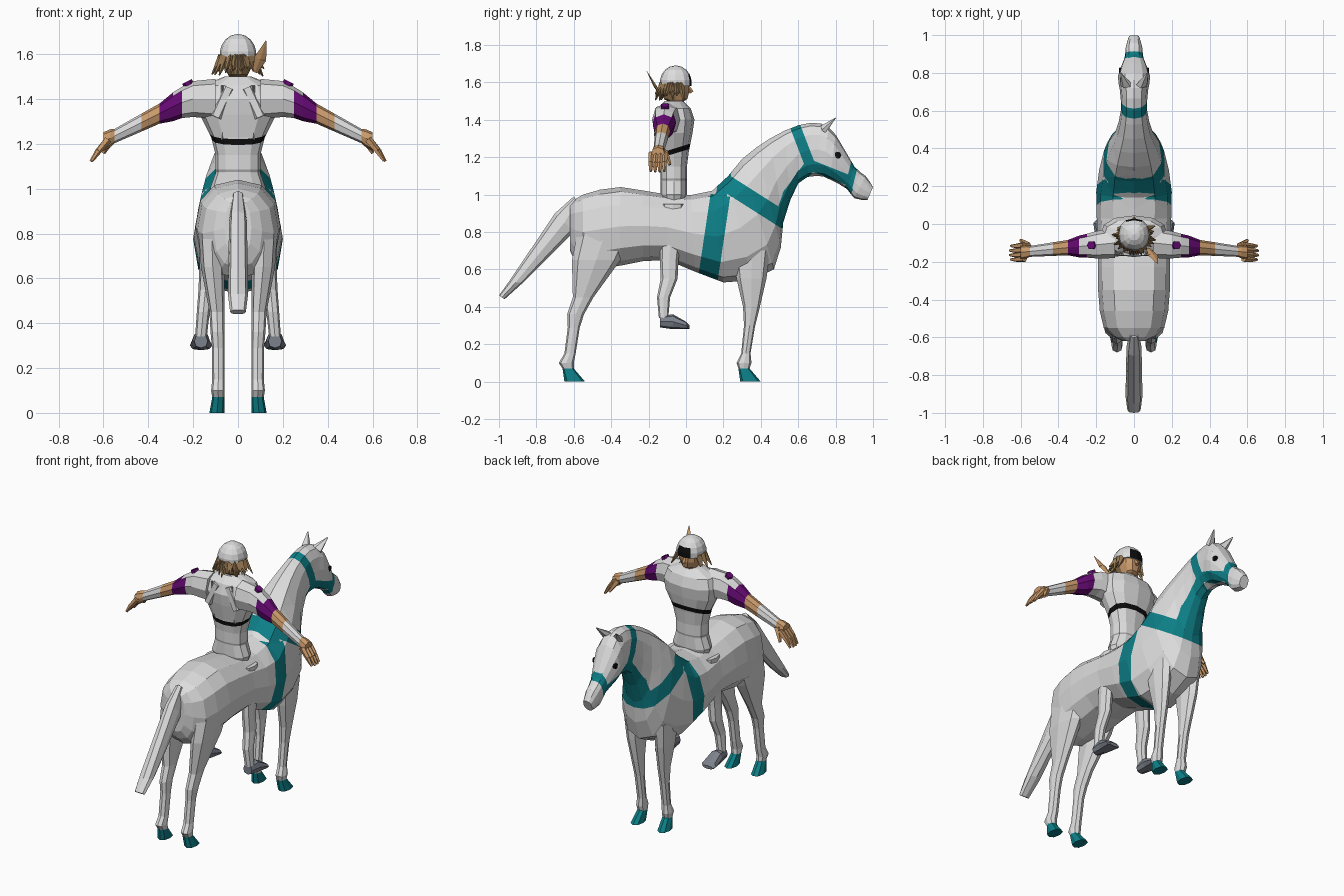
import bpy, bmesh, math, random
from mathutils import Vector as V

random.seed(4)
if "Cube" in bpy.data.objects:
    bpy.data.objects.remove(bpy.data.objects["Cube"])

COLOURS = {"pale_grey": (.72, .72, .72), "teal": (.004, .21, .24), "purple": (.13, .003, .17),
           "skin": (.6, .33, .15), "hair_brown": (.31, .19, .085), "slate": (.2, .22, .26),
           "black": (.004, .004, .004), "mid_grey": (.35, .35, .35)}
MATS = {}
for label, rgb in COLOURS.items():
    m = bpy.data.materials.new(label)
    m.use_nodes = True
    m.diffuse_color = (*rgb, 1)
    m.node_tree.nodes["Principled BSDF"].inputs["Base Color"].default_value = (*rgb, 1)
    MATS[label] = m

def slot(ob, colour):
    """Index of a colour on an object, added when missing."""
    if colour not in ob.data.materials:
        ob.data.materials.append(MATS[colour])
    return ob.data.materials.find(colour)

def finish(name, bm, colour, rule=None):
    """Turn the mesh into an object; the rule picks a colour from face centre and normal."""
    bmesh.ops.recalc_face_normals(bm, faces=bm.faces)
    mesh = bpy.data.meshes.new(name)
    bm.to_mesh(mesh)
    bm.free()
    ob = bpy.data.objects.new(name, mesh)
    bpy.context.collection.objects.link(ob)
    slot(ob, colour)
    if rule:
        for f in mesh.polygons:
            f.material_index = slot(ob, rule(f.center, f.normal))
    return ob

def add_rings(bm, rings, sides, power=.85):
    """Skin rounded rings given as (centre, half axis, half axis)."""
    bend = lambda t: math.copysign(abs(t) ** power, t)
    angles = [math.tau * i / sides for i in range(sides)]
    loops = [[bm.verts.new(c + a * bend(math.cos(t)) + b * bend(math.sin(t))) for t in angles]
             for c, a, b in rings]
    for low, high in zip(loops, loops[1:]):
        for i in range(sides):
            bm.faces.new((low[i - 1], low[i], high[i], high[i - 1]))
    bm.faces.new(loops[0])
    bm.faces.new(loops[-1])

def loft(name, rings, colour, sides=8, rule=None):
    bm = bmesh.new()
    add_rings(bm, rings, sides)
    return finish(name, bm, colour, rule)

def profile_rings(rows, x=0):
    """Rings across the side profile from (y, z) above, (y, z) below and half width."""
    return [(V((x, (ya + yb) / 2, (za + zb) / 2)), V((w, 0, 0)), V((0, ya - yb, za - zb)) / 2)
            for ya, za, yb, zb, w in rows]

def stack_rings(rows, y):
    """Level rings from (height, half depth, half width)."""
    return [(V((0, y, z)), V((w, 0, 0)), V((0, d, 0))) for z, d, w in rows]

def limb_rings(rows, side, base, splay):
    """Level leg rings from (y, z, half depth); width and offset follow the depth."""
    return [(V((side * (base + splay * d), y, z)), V((.02 + d / 4, 0, 0)), V((0, d, 0)))
            for y, z, d in rows]

def smooth(rows):
    """Insert a rounded in-between row after each row."""
    rows = [V(r) for r in rows]
    padded = [rows[0], *rows, rows[-1]]
    result = []
    for before, here, after, beyond in zip(padded, rows, rows[1:], padded[3:]):
        result += [here, (here + after) / 2 + (here + after - before - beyond) / 16]
    return result + [rows[-1]]

def add_spike(bm, start, end, r_start, r_end, sides=5, flat=1.0):
    p, q = V(start), V(end)
    d = (q - p).normalized()
    a = d.cross(V((0, 1, 0)) if abs(d.y) < .9 else V((1, 0, 0))).normalized()
    b = d.cross(a) * flat
    add_rings(bm, [(p, a * r_start, b * r_start), (q, a * r_end, b * r_end)], sides, 1)

def spike(name, colour, *shape):
    bm = bmesh.new()
    add_spike(bm, *shape)
    return finish(name, bm, colour)

def cut_band(ob, start, end, w, colour):
    """Cut a straight strap between two (y, z) points into the faces and paint it."""
    p, q = V((0, *start)), V((0, *end))
    d = (q - p).normalized()
    n = V((0, -d.z, d.y))
    p, q = p - d * w / 2, q + d * w / 2
    length = (q - p).length
    bm = bmesh.new()
    bm.from_mesh(ob.data)

    def inside(face, margin):
        c = face.calc_center_median() - p
        return -margin < c.dot(d) < length + margin and abs(c.dot(n)) < w + margin

    for point, normal in ((p, d), (q, d), (p + n * w, n), (p - n * w, n)):
        near = set()
        for f in bm.faces:
            if inside(f, .15):
                near.update([f, *f.edges, *f.verts])
        bmesh.ops.bisect_plane(bm, geom=list(near), plane_co=point, plane_no=normal)
    index = slot(ob, colour)
    for f in bm.faces:
        if inside(f, .002):
            f.material_index = index
    bm.to_mesh(ob.data)
    bm.free()

# Horse trunk, neck and head as one skin
horse = loft("horse_body", profile_rings(smooth([
    (-.62, .95, -.62, .7, .06), (-.55, 1, -.55, .6, .16), (-.35, 1.04, -.35, .62, .19),
    (-.1, 1, -.1, .65, .19), (.14, 1.02, .2, .53, .2), (.3, 1.19, .47, .6, .16),
    (.45, 1.3, .52, .85, .1), (.6, 1.37, .6, 1.06, .07), (.72, 1.38, .7, 1.1, .075),
    (.8, 1.32, .77, 1.08, .085), (.9, 1.15, .86, 1.03, .05), (.96, 1.1, .9, .98, .045),
    (1, 1.04, .97, .97, .03)])), "pale_grey", 12)

# Harness: each strap is a half width and the points it runs through
GIRTH = (.053, (.11, .5), (.18, .97))
WITHERS = (.03, (.19, 1), (.22, 1.16))
BREAST = (.045, (.2, 1.07), (.53, .86))
NECK = (.032, (.5, .86), (.55, 1), (.66, 1.15))
CHEEK = (.028, (.66, 1.16), (.86, 1.08))
CROWN = (.028, (.57, 1.4), (.67, 1.14))
NOSEBAND = (.02, (.86, 1), (.9, 1.16))
for w, *points in (GIRTH, WITHERS, BREAST, NECK, CHEEK, CROWN, NOSEBAND):
    for start, end in zip(points, points[1:]):
        cut_band(horse, start, end, w, "teal")

# Tail
loft("tail", profile_rings([(-.6, .99, -.56, .93, .025), (-.7, .9, -.6, .8, .04),
                            (-.95, .53, -.87, .53, .045), (-1, .46, -.97, .44, .035)]), "pale_grey")

HIND_LEG = [(-.43, .8, .15), (-.48, .65, .13), (-.55, .45, .055), (-.59, .36, .045),
            (-.6, .29, .032), (-.62, .15, .03), (-.64, .1, .04), (-.63, .07, .03)]
FORE_LEG = [(.35, .7, .1), (.35, .55, .08), (.35, .4, .045), (.34, .3, .03),
            (.32, .15, .025), (.31, .1, .04), (.31, .07, .03)]
RIDER_LEG = [(-.07, .95, .06), (-.09, .65, .05), (-.09, .55, .045), (-.12, .45, .035), (-.12, .34, .025)]
BOOT = [(-.14, .35, -.14, .29, .03), (-.07, .36, -.07, .28, .04), (0, .32, .01, .28, .05),
        (.02, .3, .02, .28, .035)]
# Arm as (distance from the centre, radius)
ARM = [(.1, .09), (.2, .08), (.25, .07), (.29, .064), (.35, .045), (.43, .04), (.55, .032),
       (.57, .04), (.6, .042)]

def arm_point(side, x, shift=0):
    """Point on the arm's line, level at the shoulder and then drooping."""
    return V((side * x, shift - .09 - x / 10, min(1.4, 1.51 - x / 2)))

def arm_colour(c, n):
    x = abs(c.x)
    if x < .25 or x < .29 and n.z > .45 or .43 < x < .55:
        return "pale_grey"
    return "purple" if x < .35 else "skin"

for s, side in ((1, "left"), (-1, "right")):
    # Horse legs with hooves
    for part, rows in (("hind", HIND_LEG), ("fore", FORE_LEG)):
        loft(f"{side}_{part}_leg", limb_rings(rows, s, .08, .25), "pale_grey")
        y, z, d = rows[-1]
        hoof = [(y, z, d), (y + .035, 0, d + .025)]
        loft(f"{side}_{part}_hoof", limb_rings(hoof, s, .08, .25), "teal")

    # Horse ear and eye
    spike(f"{side}_ear", "pale_grey", (s * .04, .735, 1.35), (s * .07, .8, 1.41), .035, .003, 5, .6)
    spike(f"{side}_eye", "black", (s * .05, .81, 1.21), (s * .079, .81, 1.21), .022, .017, 8)

    # Rider leg and boot
    loft(f"{side}_rider_leg", limb_rings(RIDER_LEG, s, .19, -1), "pale_grey")
    loft(f"{side}_boot", profile_rings(BOOT, s * .165), "slate")

    # Rider arm with sleeve, armband and bracer, and a purple shoulder patch
    loft(f"{side}_arm", [(arm_point(s, x), V((0, r * .9, 0)), V((0, 0, r))) for x, r in ARM],
         "pale_grey", rule=arm_colour)
    patch = arm_point(s, .225) + V((0, 0, .075))
    outward = V((s * .45, 0, .9))
    spike(f"{side}_shoulder_patch", "purple", patch - outward * .03, patch + outward * .006, .024, .024, 6)

    # Fingers and thumb
    bm = bmesh.new()
    for i in range(4):
        spread = (i - 1.5) * .024
        reach = .66 - abs(spread) / 4
        knuckle = arm_point(s, reach - .03, spread) - V((0, 0, .03))
        add_spike(bm, arm_point(s, .58, spread), knuckle, .018, .014)
        add_spike(bm, knuckle, knuckle + V((s * .03, 0, -.045)), .014, .007)
    thumb = arm_point(s, .56, .03)
    add_spike(bm, thumb, thumb + V((s * .04, .03, -.07)), .02, .009)
    finish(f"{side}_fingers", bm, "skin")

    # Shoulder blade and brace seam on the back
    spike(f"{side}_shoulder_blade", "pale_grey", (s * .04, -.14, 1.45), (s * .1, -.145, 1.32), .03, .03, 6)
    spike(f"{side}_brace_seam", "mid_grey", (s * .07, -.16, 1.46), (s * .07, -.13, 1.22), .006, .006, 4)

# Rider torso with belts
torso = loft("rider_torso", stack_rings([
    (.93, .05, .1), (1, .07, .125), (1.07, .07, .1), (1.15, .07, .1), (1.23, .08, .12),
    (1.33, .1, .17), (1.4, .11, .18), (1.46, .09, .16), (1.5, .05, .06)], -.065), "pale_grey", 12)
cut_band(torso, (-.2, 1.19), (.06, 1.27), .013, "black")
cut_band(torso, (-.2, 1.08), (.06, 1.08), .005, "mid_grey")

# Rider neck and head, nose
loft("rider_head", stack_rings([(1.46, .045, .045), (1.5, .045, .04), (1.51, .065, .045),
                                (1.55, .075, .065), (1.62, .075, .07)], -.055), "skin", 10,
     rule=lambda c, n: "hair_brown" if c.y < -.06 else "skin")
spike("nose", "skin", (0, .01, 1.58), (0, .03, 1.545), .008, .012, 4)

# Domed cap with a dark front panel
tilts = [math.radians(a) for a in range(-12, 90, 20)]
loft("cap", stack_rings([(1.6 + .09 * math.sin(t), .085 * math.cos(t), .082 * math.cos(t)) for t in tilts],
                        -.055), "pale_grey", 12,
     rule=lambda c, n: "black" if n.y > .3 and abs(c.x) < .03 and c.z < 1.65 else "pale_grey")

# Ragged hair round the sides and back
bm = bmesh.new()
for i in range(26):
    t = math.radians(160 + 220 * i / 25 + random.uniform(-4, 4))
    out = V((math.cos(t), math.sin(t), 0)) * .07
    root = V((0, -.055, 1.59))
    tip = root + out * random.uniform(1.3, 1.75) - V((0, 0, random.uniform(.05, .09)))
    add_spike(bm, root + out, tip, .02, .003, 4)
finish("hair", bm, "hair_brown")

# Feather behind the cap
bm = bmesh.new()
middle = (.1, -.165, 1.58)
add_spike(bm, (.075, -.13, 1.52), middle, .012, .027, 4, .3)
add_spike(bm, middle, (.125, -.21, 1.66), .027, .002, 4, .3)
finish("feather", bm, "skin")
